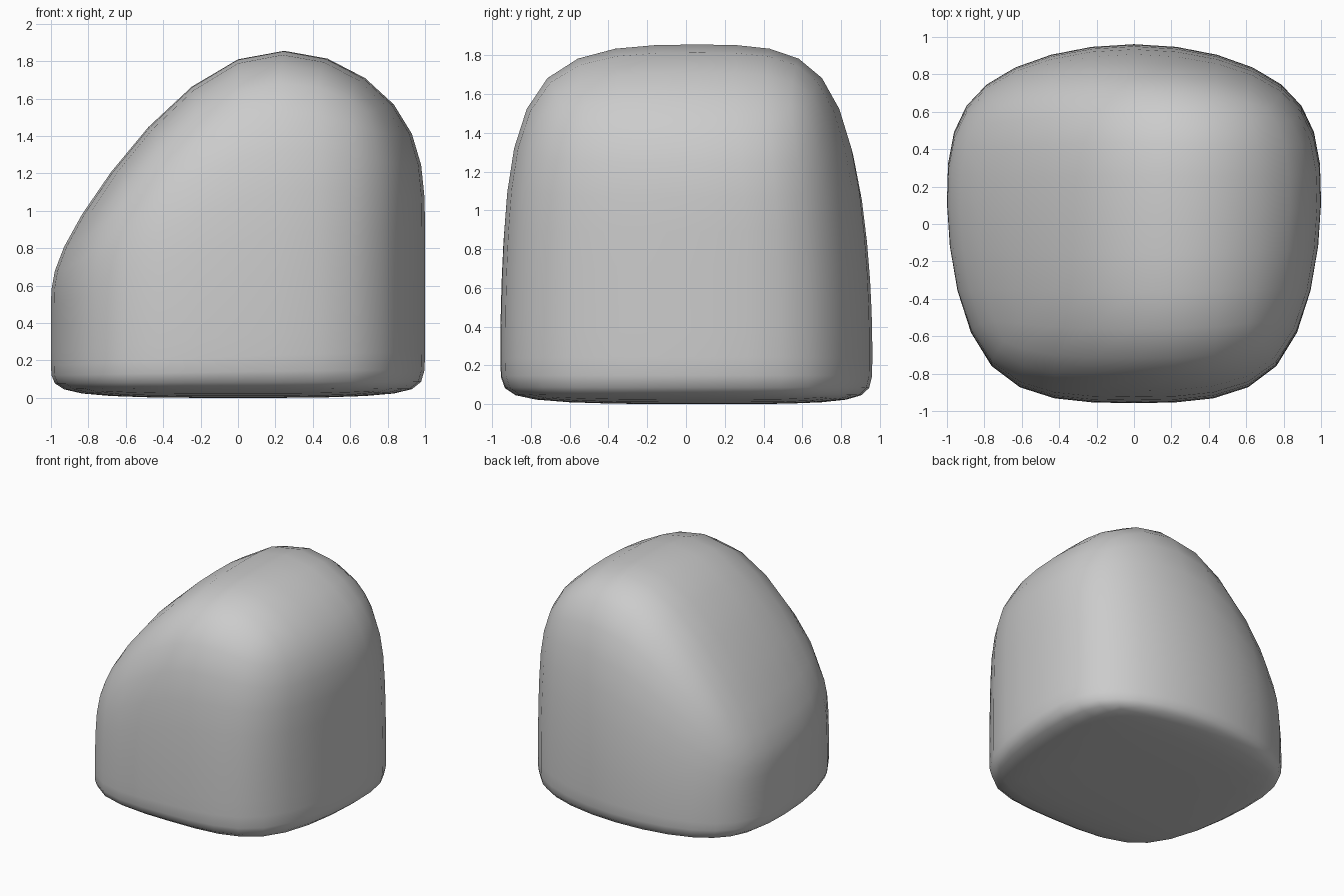
import bpy, bmesh

if "Cube" in bpy.data.objects:
    bpy.data.objects.remove(bpy.data.objects["Cube"])

# Control cage: 3 x 3 columns, four levels, rounded by subdivision
PLAN_X = {-1: 0.88, 0: 1.05, 1: 0.92}            # half width per row (front, middle, back)
PLAN_Y = {-1: (-0.96, -0.953), 0: (0.12, 0.217), 1: (1.04, 0.804)}  # (centre, side)
TOP_Y = {-1: (-0.87, -0.85), 0: (0.10, 0.12), 1: (0.84, 0.71)}
TOP_Z = {-1: 0.82, 0: 2.11, 1: 1.60}             # sloped roof, left to right
MID_Z = {-1: 0.50, 0: 0.80, 1: 0.90}
LIP_Z = 0.14                                     # tight ring above the base


def position(i, j, level):
    y = (TOP_Y if level == 3 else PLAN_Y)[j][abs(i)]
    z = (0.0, LIP_Z, MID_Z[i], TOP_Z[i])[level]
    return (i * PLAN_X[j], y, z)


bm = bmesh.new()
verts = {}


def v(i, j, level):
    key = (i, j, level)
    if key not in verts:
        verts[key] = bm.verts.new(position(i, j, level))
    return verts[key]


# Roof and base
for i in (-1, 0):
    for j in (-1, 0):
        quad = [(i, j), (i + 1, j), (i + 1, j + 1), (i, j + 1)]
        bm.faces.new([v(a, b, 3) for a, b in quad])
        bm.faces.new([v(a, b, 0) for a, b in reversed(quad)])

# Walls
ring = [(-1, -1), (0, -1), (1, -1), (1, 0), (1, 1), (0, 1), (-1, 1), (-1, 0)]
for k in range(8):
    a, b = ring[k], ring[(k + 1) % 8]
    for level in range(3):
        bm.faces.new([v(*a, level), v(*b, level), v(*b, level + 1), v(*a, level + 1)])

bmesh.ops.recalc_face_normals(bm, faces=bm.faces[:])
for f in bm.faces:
    f.smooth = True

mesh = bpy.data.meshes.new("rounded_block")
bm.to_mesh(mesh)
bm.free()
block = bpy.data.objects.new("rounded_block", mesh)
bpy.context.collection.objects.link(block)

# Rounding
sub = block.modifiers.new("rounding", 'SUBSURF')
sub.levels = 2
sub.render_levels = 2
